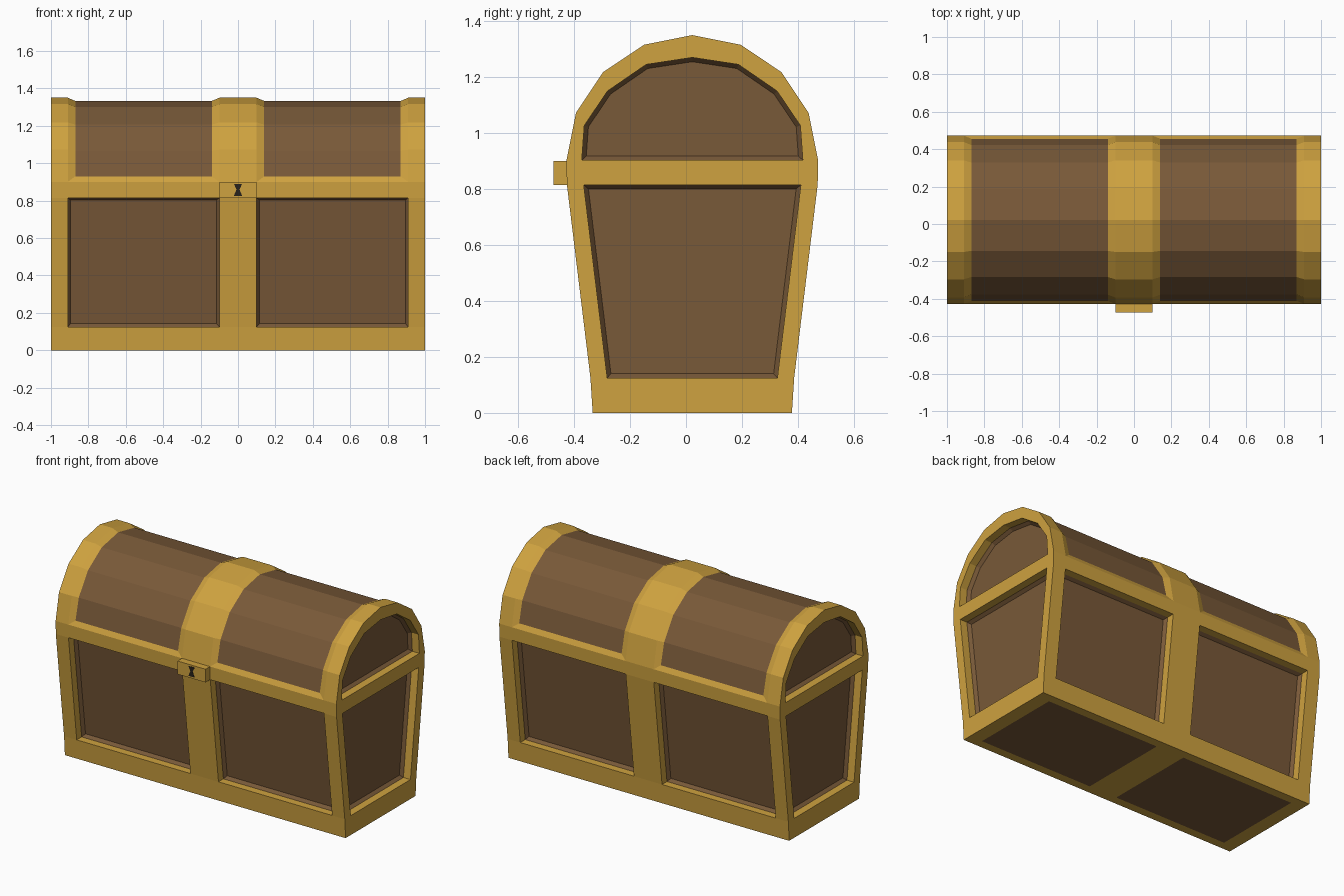
import bpy, bmesh, math
from mathutils import Vector

if "Cube" in bpy.data.objects:
    bpy.data.objects.remove(bpy.data.objects["Cube"])

CY = 0.0225          # chest centre in y (the latch sticks out at the front)
GOLD, WOOD = 0, 1


def material(name, rgb):
    m = bpy.data.materials.new(name)
    m.diffuse_color = (*rgb, 1)
    m.use_nodes = True
    m.node_tree.nodes["Principled BSDF"].inputs["Base Color"].default_value = m.diffuse_color
    return m


gold = material("gold", (0.62, 0.36, 0.05))
wood = material("wood", (0.19, 0.10, 0.04))
dark = material("dark", (0.02, 0.015, 0.01))


def finish(bm, name, mats):
    bmesh.ops.remove_doubles(bm, verts=bm.verts, dist=1e-4)
    bmesh.ops.recalc_face_normals(bm, faces=bm.faces)
    me = bpy.data.meshes.new(name)
    bm.to_mesh(me)
    bm.free()
    for m in mats:
        me.materials.append(m)
    ob = bpy.data.objects.new(name, me)
    bpy.context.collection.objects.link(ob)
    return ob


def face(bm, pts, mat, outward):
    f = bm.faces.new([bm.verts.new(p) for p in pts])
    f.material_index = mat
    f.normal_update()
    if f.normal.dot(outward) < 0:
        f.normal_flip()
    return f


def recess(bm, loop, outward, depth=0.05):
    """Gold side walls going inward, then a bevelled wooden floor."""
    outward = Vector(outward)
    loop = [Vector(p) for p in loop]
    inner = [p - outward * depth for p in loop]
    mid = sum(loop, Vector()) / len(loop)
    n = len(loop)
    for i in range(n):
        j = (i + 1) % n
        face(bm, [loop[i], loop[j], inner[j], inner[i]], GOLD, mid - loop[i])
    floor = face(bm, inner, WOOD, outward)
    bmesh.ops.inset_individual(bm, faces=[floor], thickness=0.015, depth=-0.02,
                               use_even_offset=True)


def sheet(bm, rows, panels, outward, flat=False):
    """Grid of gold faces; the cells in panels become wooden panels."""
    for r in range(len(rows) - 1):
        for c in range(len(rows[0]) - 1):
            q = [rows[r][c], rows[r][c + 1], rows[r + 1][c + 1], rows[r + 1][c]]
            if (r, c) in panels and not flat:
                recess(bm, q, outward)
            else:
                face(bm, q, WOOD if (r, c) in panels else GOLD, Vector(outward))


# Body: tapered box with framed panels
XS = [-1, -0.91, -0.1, 0.1, 0.91, 1]
SECTION = [(0, 0.356), (0.125, 0.364), (0.815, 0.448), (0.9, 0.45)]
bm = bmesh.new()
for s in (-1, 1):
    sheet(bm, [[(x, CY + s * h, z) for x in XS] for z, h in SECTION],
          {(1, 1), (1, 3)}, (0, s, 0))
    sheet(bm, [[(s, CY + y, z) for y in (-h, 0.06 - h, h - 0.06, h)] for z, h in SECTION],
          {(1, 1)}, (s, 0, 0))
sheet(bm, [[(x, CY + y, 0) for x in XS] for y in (-0.356, -0.3, 0.3, 0.356)],
      {(1, 1), (1, 3)}, (0, 0, -1), flat=True)
finish(bm, "body", [gold, wood])

# Lid: eight-sided half barrel with raised bands
ANG = [math.pi * k / 8 for k in range(9)]


def arc(x, r):
    return [Vector((x, CY + r * math.cos(a), 0.9 + r * math.sin(a))) for a in ANG]


def wood_arc(x):
    pts = arc(x, 0.433)
    pts[0].z = pts[-1].z = 0.93
    return pts


bm = bmesh.new()


def strip(a, b, mat):
    for k in range(8):
        face(bm, [a[k], a[k + 1], b[k + 1], b[k]], mat, Vector((0, 0, 1)))


for x0, x1 in ((-1, -0.91), (-0.1, 0.1), (0.91, 1)):
    strip(arc(x0, 0.45), arc(x1, 0.45), GOLD)
for s in (-1, 1):
    band, wa, wb, end = arc(s * 0.1, 0.45), wood_arc(s * 0.14), wood_arc(s * 0.87), arc(s * 0.91, 0.45)
    strip(band, wa, GOLD)
    strip(wa, wb, WOOD)
    strip(wb, end, GOLD)
    for k in (0, 8):
        face(bm, [band[k], end[k], wb[k], wa[k]], GOLD, Vector((0, 0, 1)))

    # Lid ends: gold rim around a sunken wooden panel
    half = [(0.395, 0.903), (0.386, 1.027), (0.303, 1.15), (0.165, 1.245)]
    prof = half + [(0, 1.27)] + [(-y, z) for y, z in reversed(half)]
    inner = [Vector((s, CY + y, z)) for y, z in prof]
    outer = arc(s, 0.45)
    for k in range(9):
        j = (k + 1) % 9
        face(bm, [outer[k], outer[j], inner[j], inner[k]], GOLD, Vector((s, 0, 0)))
    recess(bm, inner, (s, 0, 0))
finish(bm, "lid", [gold, wood])

# Latch block
bm = bmesh.new()
bmesh.ops.create_cube(bm, size=1)
for v in bm.verts:
    v.co = (v.co.x * 0.2, -0.4465 + v.co.y * 0.053, 0.8575 + v.co.z * 0.085)
finish(bm, "latch", [gold])

# Keyhole
bm = bmesh.new()
key = [(0.022, 0.89), (0.008, 0.859), (0.022, 0.826), (-0.022, 0.826), (-0.008, 0.859), (-0.022, 0.89)]
f = face(bm, [(x, -0.474, z) for x, z in key], 0, Vector((0, -1, 0)))
ext = bmesh.ops.extrude_face_region(bm, geom=[f])
for v in ext["geom"]:
    if isinstance(v, bmesh.types.BMVert):
        v.co.y = -0.465
finish(bm, "keyhole", [dark])
